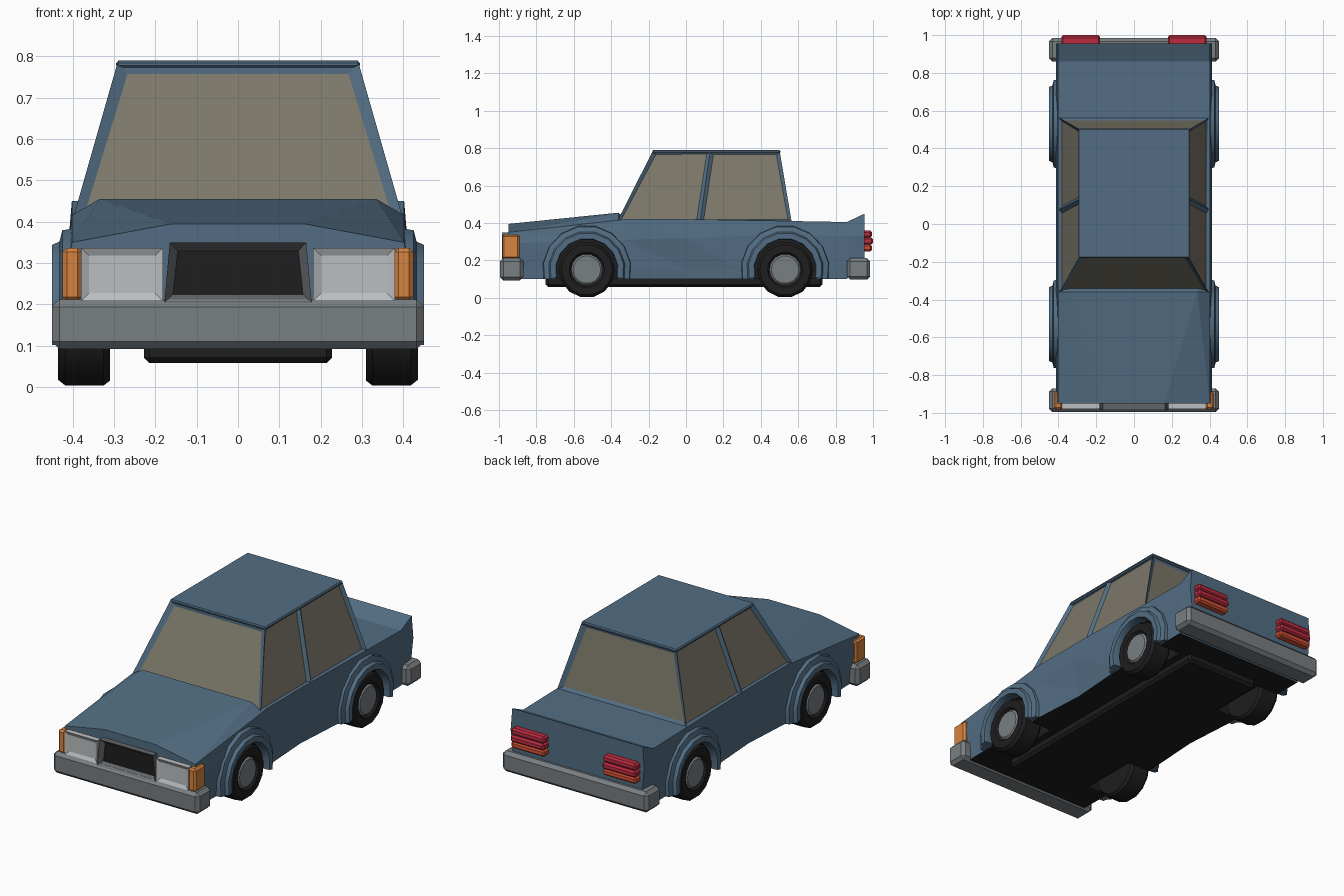
import bpy, bmesh, math
from mathutils import Vector

if "Cube" in bpy.data.objects:
    bpy.data.objects.remove(bpy.data.objects["Cube"])


def mat(name, rgb):
    m = bpy.data.materials.new(name)
    m.diffuse_color = (*rgb, 1)
    m.use_nodes = True
    m.node_tree.nodes["Principled BSDF"].inputs["Base Color"].default_value = m.diffuse_color
    return m


BLUE = mat("body blue", (0.085, 0.155, 0.23))
GLASS = mat("tinted glass", (0.20, 0.185, 0.14))
BLACK = mat("black", (0.013, 0.013, 0.013))
GREY = mat("bumper grey", (0.19, 0.21, 0.225))
TRIM = mat("grille trim grey", (0.12, 0.13, 0.14))
LAMP = mat("headlight", (0.50, 0.52, 0.54))
AMBER = mat("amber", (0.68, 0.23, 0.05))
RED = mat("tail red", (0.50, 0.025, 0.05))
ORANGE = mat("tail orange", (0.65, 0.08, 0.035))


def finish(bm, name, mats, smooth=None):
    bmesh.ops.recalc_face_normals(bm, faces=bm.faces[:])
    me = bpy.data.meshes.new(name)
    bm.to_mesh(me)
    bm.free()
    for m in mats:
        me.materials.append(m)
    ob = bpy.data.objects.new(name, me)
    bpy.context.collection.objects.link(ob)
    bpy.context.view_layer.objects.active = ob
    if smooth:
        bpy.ops.object.select_all(action='DESELECT')
        ob.select_set(True)
        bpy.ops.object.shade_smooth_by_angle(angle=math.radians(smooth))
    return ob


def loft(bm, rings, closed_path=False, caps=True, ring_closed=True):
    """Skin a list of point rings; returns faces grouped by ring gap."""
    vs = [[bm.verts.new(p) for p in r] for r in rings]
    n = len(vs[0])
    groups = []
    for i in range(len(vs) if closed_path else len(vs) - 1):
        a, b = vs[i], vs[(i + 1) % len(vs)]
        groups.append([bm.faces.new((a[j], a[(j + 1) % n], b[(j + 1) % n], b[j]))
                       for j in range(n if ring_closed else n - 1)])
    if caps:
        bm.faces.new(vs[0])
        bm.faces.new(vs[-1])
    return groups


def box(name, x, y, z, m, bevel=0.0):
    bm = bmesh.new()
    loft(bm, [[(x[0], v, z[0]), (x[1], v, z[0]), (x[1], v, z[1]), (x[0], v, z[1])] for v in y])
    if bevel:
        bmesh.ops.bevel(bm, geom=bm.edges[:], offset=bevel, segments=1, affect='EDGES')
    return finish(bm, name, [m])


def inset_panel(name, outline, y0, y1, mats, width, depth):
    """Prism from an x-z outline with a sunken front at y0."""
    bm = bmesh.new()
    loft(bm, [[(x, y, z) for x, z in outline] for y in (y0, y1)])
    bmesh.ops.recalc_face_normals(bm, faces=bm.faces[:])
    bm.faces.ensure_lookup_table()
    front = [f for f in bm.faces if f.normal.y < -0.9]
    bmesh.ops.inset_individual(bm, faces=front, thickness=width, depth=-depth)
    front[0].material_index = len(mats) - 1
    return finish(bm, name, mats)


# Lower body: cross-sections along y
# (y, floor z, sill x, crease z, shoulder z, ridge x, ridge z)
stations = [
    (-0.95, 0.10, 0.395, 0.29, 0.35, 0.16, 0.395),
    (-0.36, 0.10, 0.405, 0.31, 0.415, 0.335, 0.455),
    (-0.33, 0.10, 0.405, 0.31, 0.42, 0.33, 0.42),
    (0.00, 0.10, 0.385, 0.32, 0.42, 0.35, 0.42),
    (0.30, 0.10, 0.405, 0.33, 0.415, 0.37, 0.415),
    (0.86, 0.10, 0.405, 0.33, 0.405, 0.38, 0.405),
    (0.955, 0.20, 0.40, 0.33, 0.45, 0.38, 0.45),
]
bm = bmesh.new()
rings = []
for y, zf, sx, cz, sz, rx, rz in stations:
    half = [(sx, zf), (sx + 0.003, zf + 0.05), (0.412, cz), (0.402, sz), (rx, rz)]
    pts = half + [(-x, z) for x, z in reversed(half)]
    rings.append([(x, y, z) for x, z in pts])
loft(bm, rings)
bmesh.ops.recalc_face_normals(bm, faces=bm.faces[:])
bmesh.ops.triangulate(bm, faces=[f for f in bm.faces if len(f.verts) == 4])
for f in bm.faces:
    if f.normal.z < -0.9:
        f.material_index = 1
body = finish(bm, "lower_body", [BLUE, BLACK])

# Black wheel wells cut from the body
for s in (-1, 1):
    for yc in (-0.53, 0.53):
        bm = bmesh.new()
        loft(bm, [[(s * x, yc + 0.175 * math.cos(i * math.pi / 8),
                    0.15 + 0.175 * math.sin(i * math.pi / 8)) for i in range(16)]
                  for x in (0.27, 0.5)])
        for f in bm.faces:
            f.material_index = 1
        cutter = finish(bm, "well_cutter", [BLUE, BLACK])
        cutter.hide_render = True
        mod = body.modifiers.new("well", 'BOOLEAN')
        mod.operation = 'DIFFERENCE'
        mod.solver = 'EXACT'
        mod.object = cutter
        bpy.context.view_layer.objects.active = body
        bpy.ops.object.modifier_apply(modifier="well")
        bpy.data.objects.remove(cutter)

# Cabin: tapered shell with side faces split at the middle pillar, sunken glass
bm = bmesh.new()
low = [(-0.40, -0.37), (0.40, -0.37), (0.40, 0.075), (0.40, 0.565), (-0.40, 0.565), (-0.40, 0.075)]
top = [(-0.29, -0.175), (0.29, -0.175), (0.29, 0.13), (0.29, 0.5), (-0.29, 0.5), (-0.29, 0.13)]
sides = loft(bm, [[(x, y, 0.405) for x, y in low], [(x, y, 0.79) for x, y in top]])[0]
bmesh.ops.recalc_face_normals(bm, faces=bm.faces[:])
ends = [sides[0], sides[3]]
doors = [sides[i] for i in (1, 2, 4, 5)]
bmesh.ops.inset_individual(bm, faces=ends, thickness=0.037, depth=-0.014)
bmesh.ops.inset_individual(bm, faces=doors, thickness=0.026, depth=-0.014)
for f in ends + doors:
    f.material_index = 1
finish(bm, "cabin", [BLUE, GLASS])
# Thin roof skin overhanging the pillars
box("roof", (-0.295, 0.295), (-0.18, 0.505), (0.772, 0.79), BLUE, 0.006)

# Wheels, hubs and flared arches
for s, side in ((-1, "left"), (1, "right")):
    for yc, end in ((-0.53, "front"), (0.53, "rear")):
        N = 14
        profile = [(0.02, 0.31), (0.138, 0.31), (0.15, 0.325), (0.15, 0.418),
                   (0.136, 0.435), (0.095, 0.435), (0.084, 0.422), (0.074, 0.432), (0.02, 0.432)]
        bm = bmesh.new()
        groups = loft(bm, [[(s * x, yc + r * math.cos(i * math.tau / N),
                             0.15 + r * math.sin(i * math.tau / N)) for i in range(N)]
                           for r, x in profile])
        for g in groups[6:]:
            for f in g:
                f.material_index = 1
        for f in bm.faces:
            if len(f.verts) == N and abs(f.calc_center_median().x) > 0.4:
                f.material_index = 1
        finish(bm, f"{end}_{side}_wheel", [BLACK, GREY], 35)

        section = [(0.24, 0.39), (0.234, 0.425), (0.206, 0.432), (0.198, 0.45),
                   (0.168, 0.45), (0.163, 0.435), (0.163, 0.39)]
        bm = bmesh.new()
        rings = []
        for i in range(10):
            a = math.radians(-14 + 208 * i / 9)
            rings.append([(s * x, yc + r * math.cos(a), max(0.1, 0.15 + r * math.sin(a)))
                          for r, x in section])
        loft(bm, rings)
        finish(bm, f"{end}_{side}_arch", [BLUE], 28)

# Bumpers wrapping the ends
box("front_bumper", (-0.45, 0.45), (-0.995, -0.87), (0.092, 0.212), GREY, 0.018)
box("rear_bumper", (-0.45, 0.45), (0.86, 0.985), (0.097, 0.212), GREY, 0.018)

# Underbody tray
box("underbody", (-0.228, 0.228), (-0.75, 0.73), (0.058, 0.12), BLACK, 0.014)

# Grille with sunken black opening
inset_panel("grille", [(-0.165, 0.35), (0.165, 0.35), (0.178, 0.205), (-0.178, 0.205)],
            -0.985, -0.93, [TRIM, BLACK], 0.028, 0.025)

# Lamps on both sides
for s, side in ((-1, "left"), (1, "right")):
    a, b = sorted((s * 0.182, s * 0.38))
    inset_panel(f"{side}_headlight", [(a, 0.208), (b, 0.208), (b, 0.337), (a, 0.337)],
                -0.98, -0.92, [LAMP], 0.027, 0.01)
    x = sorted((s * 0.378, s * 0.424))
    box(f"{side}_indicator", x, (-0.982, -0.89), (0.208, 0.337), AMBER, 0.01)
    x = sorted((s * 0.18, s * 0.385))
    for i, m in enumerate((ORANGE, RED, RED)):
        z = 0.248 + 0.037 * i
        box(f"{side}_tail_light_{i + 1}", x, (0.94, 1.0 - 0.006 * (i != 1)), (z, z + 0.037), m, 0.009)
